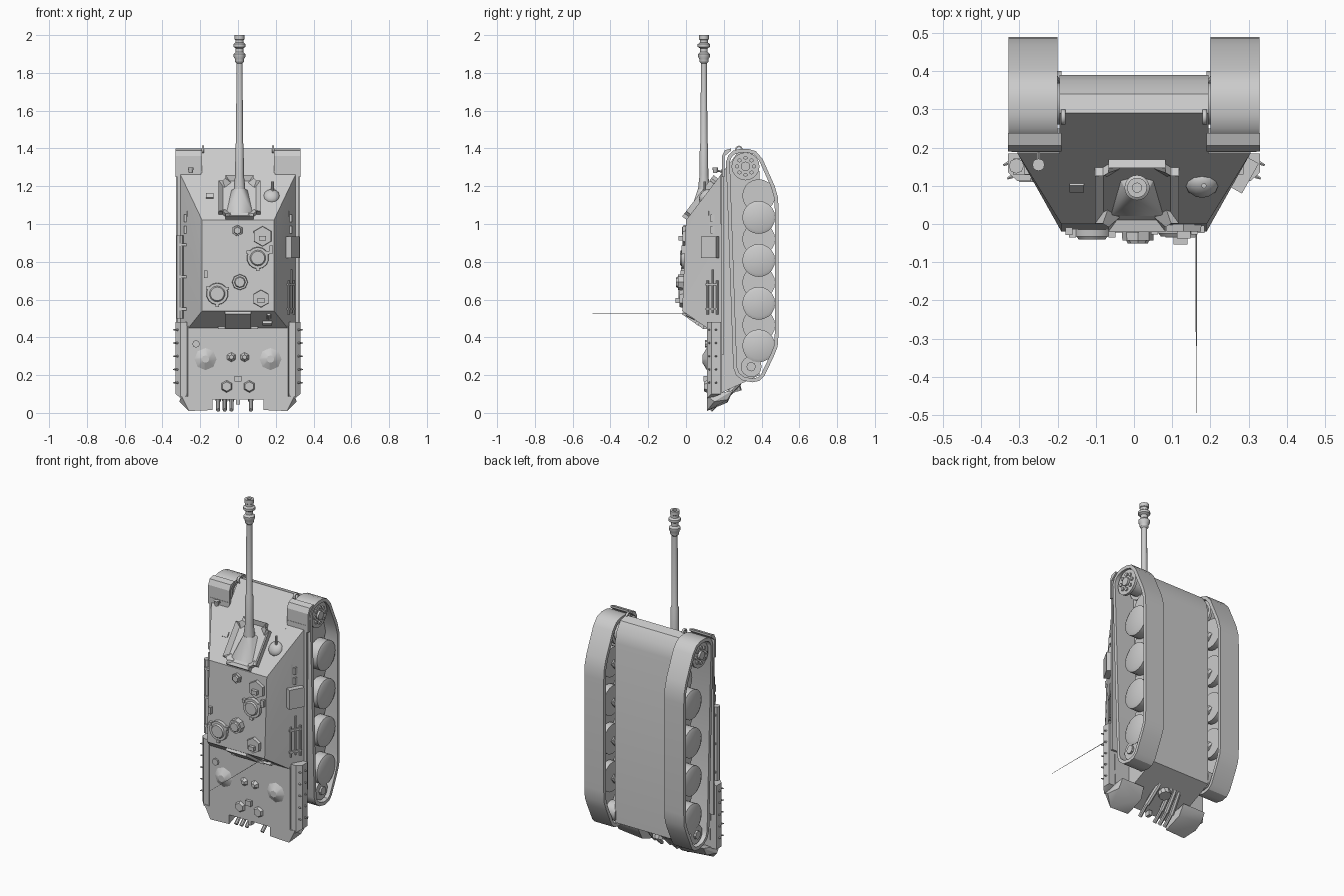
import bpy, bmesh, math
from mathutils import Vector, Matrix

if "Cube" in bpy.data.objects:
    bpy.data.objects.remove(bpy.data.objects["Cube"])


def finish(name, bm):
    bmesh.ops.recalc_face_normals(bm, faces=bm.faces)
    me = bpy.data.meshes.new(name)
    bm.to_mesh(me)
    bm.free()
    ob = bpy.data.objects.new(name, me)
    bpy.context.collection.objects.link(ob)
    return ob


def hull(name, pts):
    bm = bmesh.new()
    for p in pts:
        bm.verts.new(p)
    bmesh.ops.convex_hull(bm, input=bm.verts)
    bmesh.ops.dissolve_limit(bm, angle_limit=0.01, verts=bm.verts, edges=bm.edges)
    return finish(name, bm)


def prism(name, profile, x0, x1):
    return hull(name, [(x, y, z) for y, z in profile for x in (x0, x1)])


def cyl(name, a, b, r0, r1=None, seg=12):
    a, b = Vector(a), Vector(b)
    d = b - a
    m = Matrix.Translation((a + b) / 2) @ d.to_track_quat('Z', 'Y').to_matrix().to_4x4()
    bm = bmesh.new()
    bmesh.ops.create_cone(bm, cap_ends=True, segments=seg, radius1=r0,
                          radius2=r0 if r1 is None else r1, depth=d.length, matrix=m)
    return finish(name, bm)


def box(name, c, size, rot=None):
    m = Matrix.Translation(c) @ (rot or Matrix()) @ Matrix.Diagonal((*size, 1))
    bm = bmesh.new()
    bmesh.ops.create_cube(bm, size=1, matrix=m)
    return finish(name, bm)


def lathe(name, profile, cx, cy, seg=20):
    bm = bmesh.new()
    vs = [bm.verts.new((cx + r, cy, z)) for r, z in profile]
    es = [bm.edges.new(e) for e in zip(vs, vs[1:])]
    bmesh.ops.spin(bm, geom=vs + es, cent=(cx, cy, 0), axis=(0, 0, 1),
                   angle=2 * math.pi, steps=seg)
    bmesh.ops.remove_doubles(bm, verts=bm.verts, dist=1e-5)
    return finish(name, bm)


def band(name, loop, t, x0, x1):
    # closed strip of thickness t following a loop in the yz plane
    bm, n, rings = bmesh.new(), len(loop), []
    for i, p in enumerate(loop):
        d = (Vector(loop[(i + 1) % n]) - Vector(loop[i - 1])).normalized()
        q = Vector(p) + Vector((-d.y, d.x)) * t
        rings.append([bm.verts.new(v) for v in ((x0, *p), (x1, *p), (x1, *q), (x0, *q))])
    for i in range(n):
        a, b = rings[i], rings[(i + 1) % n]
        for k in range(4):
            bm.faces.new((a[k], a[(k + 1) % 4], b[(k + 1) % 4], b[k]))
    return finish(name, bm)


def both(pts):
    return [(s * x, y, z) for x, y, z in pts for s in (1, -1)]


# Hull: lower tub with rounded nose, casemate, engine deck
prism("lower_hull", [(.11, .07), (.39, .2), (.39, 1.27), (.375, 1.335), (.34, 1.385),
                     (.29, 1.4), (.11, 1.164)], -.195, .195)
hull("casemate", both([(.19, 0, 1.02), (.19, -.02, .54), (.262, .11, .45),
                       (.305, .19, .45), (.305, .185, 1.262)]))
hull("engine_deck", both([(.265, .11, .46), (.265, .11, .08), (.3, .19, .46), (.29, .19, .11)]))

# Running gear, one set per side
track = [(.212, 1.33), (.225, 1.365), (.25, 1.388), (.285, 1.398), (.33, 1.398), (.37, 1.385),
         (.405, 1.345), (.47, 1.2), (.487, 1.14), (.49, 1.08), (.49, .42), (.485, .35),
         (.465, .3), (.415, .195), (.39, .17), (.35, .162), (.3, .172), (.265, .2), (.25, .24)]
for s in (1, -1):
    band("track", track[::-1], .02, s * .2, s * .328)
    for z in (.355, .58, .807, 1.035):
        cyl("outer_wheel", (s * .255, .385, z), (s * .312, .385, z), .087, seg=20)
        cyl("outer_wheel_face", (s * .312, .385, z), (s * .32, .385, z), .087, .07, seg=20)
    for z in (.465, .69, .92, 1.15):
        cyl("inner_wheel", (s * .215, .385, z), (s * .25, .385, z), .087, seg=20)
        cyl("suspension_arm", (s * .19, .34, z - .06), (s * .22, .385, z), .018, seg=8)
    # sprocket with bolts, idler
    cyl("sprocket_hub", (s * .19, .315, 1.305), (s * .3, .315, 1.305), .055, seg=20)
    for x in (.215, .3):
        cyl("sprocket_ring", (s * x, .315, 1.305), (s * (x + .015), .315, 1.305), .074, seg=20)
    for k in range(8):
        a = k * math.pi / 4
        y, z = .315 + .045 * math.cos(a), 1.305 + .045 * math.sin(a)
        cyl("sprocket_bolt", (s * .31, y, z), (s * .323, y, z), .011, seg=6)
    cyl("sprocket_cap", (s * .31, .315, 1.305), (s * .328, .315, 1.305), .025, seg=12)
    cyl("idler", (s * .19, .345, .245), (s * .31, .345, .245), .055, seg=16)
    cyl("idler_cap", (s * .31, .345, .245), (s * .322, .345, .245), .025, seg=8)
    # sponson floor, front mudguard, tow shackle
    box("sponson_floor", (s * .258, .194, .8), (.125, .012, .98))
    prism("mudguard", [(.19, 1.25), (.205, 1.25), (.19, 1.36), (.205, 1.36)], s * .19, s * .33)
    prism("mudguard_tip", [(.19, 1.36), (.205, 1.36), (.205, 1.39), (.238, 1.4), (.238, 1.388)],
          s * .19, s * .33)
    bm = bmesh.new()
    bmesh.ops.create_cone(bm, segments=12, radius1=.02, radius2=.02, depth=.012,
                          matrix=Matrix.Translation((s * .185, .28, 1.395)) @
                          Matrix.Rotation(math.pi / 2, 4, 'Y'))
    sh = finish("tow_shackle", bm)
    sh.modifiers.new("thickness", 'SOLIDIFY').thickness = .008
    # rear stowage skirt with studs
    hull("rear_skirt", [(s * x, y, z) for x, y, z0, z1 in
                        ((.27, .112, .07, .48), (.305, .112, .08, .48),
                         (.33, .135, .1, .48), (.33, .185, .1, .48), (.27, .185, .1, .48))
                        for z in (z0, z1)])
    for i in range(5):
        z = .16 + i * .07
        for x, y in ((.318, .125), (.328, .16)):
            cyl("skirt_stud", (s * x, y, z), (s * (x + .014), y - .006, z), .006, .003, seg=6)
    # rear hanging box
    hull("rear_box", [(s * x, y, z) for x, y, z in
                      ((.135, .11, .075), (.3, .11, .09), (.135, .11, .015), (.26, .11, .01),
                       (.31, .15, .06), (.135, .22, .055), (.29, .22, .07),
                       (.14, .25, .12), (.29, .25, .12))])
    # deck fans
    cyl("fan_dome", (s * .172, .115, .285), (s * .172, .087, .285), .067, .02, seg=8)
    cyl("deck_cap", (s * .06, .115, .14), (s * .06, .095, .14), .035, .025, seg=6)
    cyl("deck_filler", (s * .035, .115, .295), (s * .035, .092, .295), .029, .012, seg=6)
cyl("deck_plug", (-.222, .115, .365), (-.222, .1, .365), .02, seg=8)
box("deck_latch", (0, .103, .18), (.036, .02, .03))

# Glacis parts live in a frame whose z axis is the plate normal
slope = math.atan2(.38, .29)
glacis = Matrix.Rotation(slope, 4, 'X')
tilt = Matrix.Translation((.008, .083, 1.134)) @ glacis
bm = bmesh.new()
bmesh.ops.create_cube(bm, size=1, matrix=tilt @ Matrix.Diagonal((.22, .275, .05, 1)))
normal = tilt.to_3x3() @ Vector((0, 0, 1))
corners = [e for e in bm.edges
           if abs((e.verts[0].co - e.verts[1].co).normalized().dot(normal)) > .9]
bmesh.ops.bevel(bm, geom=corners, offset=.035, segments=3, affect='EDGES')
bm.normal_update()
top = max(bm.faces, key=lambda f: f.normal.dot(normal))
bmesh.ops.inset_region(bm, faces=[top], thickness=.032)
bmesh.ops.translate(bm, verts=top.verts, vec=-normal * .022)
finish("mantlet_collar", bm)

# Gun: mantlet block tapering into the barrel, stepped tube, muzzle brake
ring = [(.008 + .032 * math.cos(i * math.pi / 8), .095 + .032 * math.sin(i * math.pi / 8), 1.185)
        for i in range(16)]
hull("mantlet", ring + [(.008 + s * x, y, z) for s in (1, -1) for x, y, z in
                        ((.07, .02, 1.055), (.07, .035, 1.05), (.055, .14, 1.17))])
lathe("gun_barrel", [(0, 1.1), (.032, 1.1), (.03, 1.2), (.023, 1.26), (.022, 1.42), (.0185, 1.43),
                     (.016, 1.85), (.024, 1.86), (.025, 1.875), (.031, 1.885), (.031, 1.9),
                     (.02, 1.91), (.02, 1.93), (.033, 1.938), (.033, 1.952), (.022, 1.96),
                     (.022, 1.975), (.026, 1.978), (.026, 2.0), (.012, 2.0), (.012, 1.93),
                     (0, 1.93)], .008, .095)

# Machine-gun ball, driver slit, headlamp
bm = bmesh.new()
bmesh.ops.create_uvsphere(bm, u_segments=12, v_segments=8, radius=.044,
                          matrix=Matrix.Translation((.178, .105, 1.145)) @ glacis @
                          Matrix.Diagonal((1, 1, .7, 1)))
finish("ball_mount", bm)
cyl("hull_gun", (.183, .1, 1.14), (.183, .1, 1.225), .007, seg=8)
box("driver_slit", (-.15, .1, 1.145), (.038, .03, .02), glacis)
cyl("lamp_stem", (-.25, .2, 1.275), (-.25, .15, 1.285), .005, seg=6)
cyl("headlamp", (-.25, .155, 1.27), (-.25, .155, 1.3), .01, .016, seg=12)


# Roof fittings: (name, x, z, radius, height, sides)
def roof_y(z):
    return -.02 * (1.02 - z) / .48


for name, x, z, r, h, n in (("roof_vent", -.003, .965, .031, .012, 6),
                            ("periscope_base", .13, .935, .055, .016, 6),
                            ("commander_hatch", .105, .82, .06, .016, 14),
                            ("sight_cupola", .01, .692, .043, .03, 8),
                            ("loader_hatch", -.11, .63, .06, .016, 14),
                            ("rear_periscope_base", .122, .605, .048, .018, 6)):
    y = roof_y(z)
    cyl(name, (x, y + .01, z), (x, y - h, z), r, r * .94, n)
    if n == 6 and r > .04:
        box("periscope", (x, y - h - .006, z - .01), (.036, .026, .024))
    else:
        cyl(name + "_lid", (x, y - h, z), (x, y - h - .008, z), r * .7, r * .6, n)
    if n == 14:
        for k in range(3):
            a = k * 2.1 + .5
            box("hatch_hinge", (x + r * math.cos(a), y - .008, z + r * math.sin(a)),
                (.018, .022, .018))
for x, z, h in ((-.17, .735, .04), (.175, .865, .04)):
    box("roof_bracket", (x, roof_y(z) - .006, z), (.018, .022, h))

# Rear casemate door, aerial base and whip
rear = Matrix.Rotation(math.atan2(.09, .13), 4, 'X').inverted()
box("rear_door", (0, .04, .495), (.135, .135, .025), rear)
box("rear_door_hinge", (0, .1, .45), (.21, .02, .014))
cyl("aerial_base", (.163, .05, .505), (.163, .0, .525), .016, .01, seg=8)
cyl("aerial", (.163, .02, .525), (.163, -.495, .525), .002, .001, seg=5)
box("rear_bracket", (.155, .06, .475), (.05, .02, .016), rear)

# Side stowage: box, tool rods with clamps, cleaning-rod tube, spare hooks
wall = Matrix.Rotation(-math.atan2(.112, .2), 4, 'Z')
box("side_box", (.285, .13, .877), (.045, .09, .115), wall)
for y, z0, z1 in ((.115, .52, .7), (.14, .53, .76), (.165, .52, .7)):
    x = .205 + y * .55
    cyl("tool_rod", (x, y, z0), (x, y, z1), .006, seg=8)
for z in (.55, .68):
    box("tool_clamp", (.278, .14, z), (.02, .075, .012), wall)
for s in (1, -1):
    for z in (.97, 1.03):
        box("side_hook", (s * .272, .14, z), (.03, .022, .04))
    cyl("side_rail", (s * .265, .125, .95), (s * .265, .125, 1.07), .006, seg=8)
cyl("rod_tube", (-.308, .152, .5), (-.308, .152, .94), .02, seg=8)
for z in (.55, .72, .89):
    box("tube_clamp", (-.29, .15, z), (.05, .044, .014))

# Exhaust pipes and rear-plate fittings
for x in (-.105, -.07, -.035, .068):
    cyl("exhaust_lower", (x * .8, .28, .16), (x, .19, .065), .015, seg=8)
    cyl("exhaust_tip", (x, .19, .07), (x, .13, .015), .011, seg=8)
cyl("rear_cover", (0, .25, .15), (0, .262, .11), .035, seg=10)
box("tow_jack", (.0, .125, .06), (.02, .03, .03))

# Smooth round parts, keep hard edges
for ob in bpy.context.collection.objects:
    ob.select_set(True)
    bpy.context.view_layer.objects.active = ob
bpy.ops.object.shade_smooth_by_angle(angle=math.radians(32))
